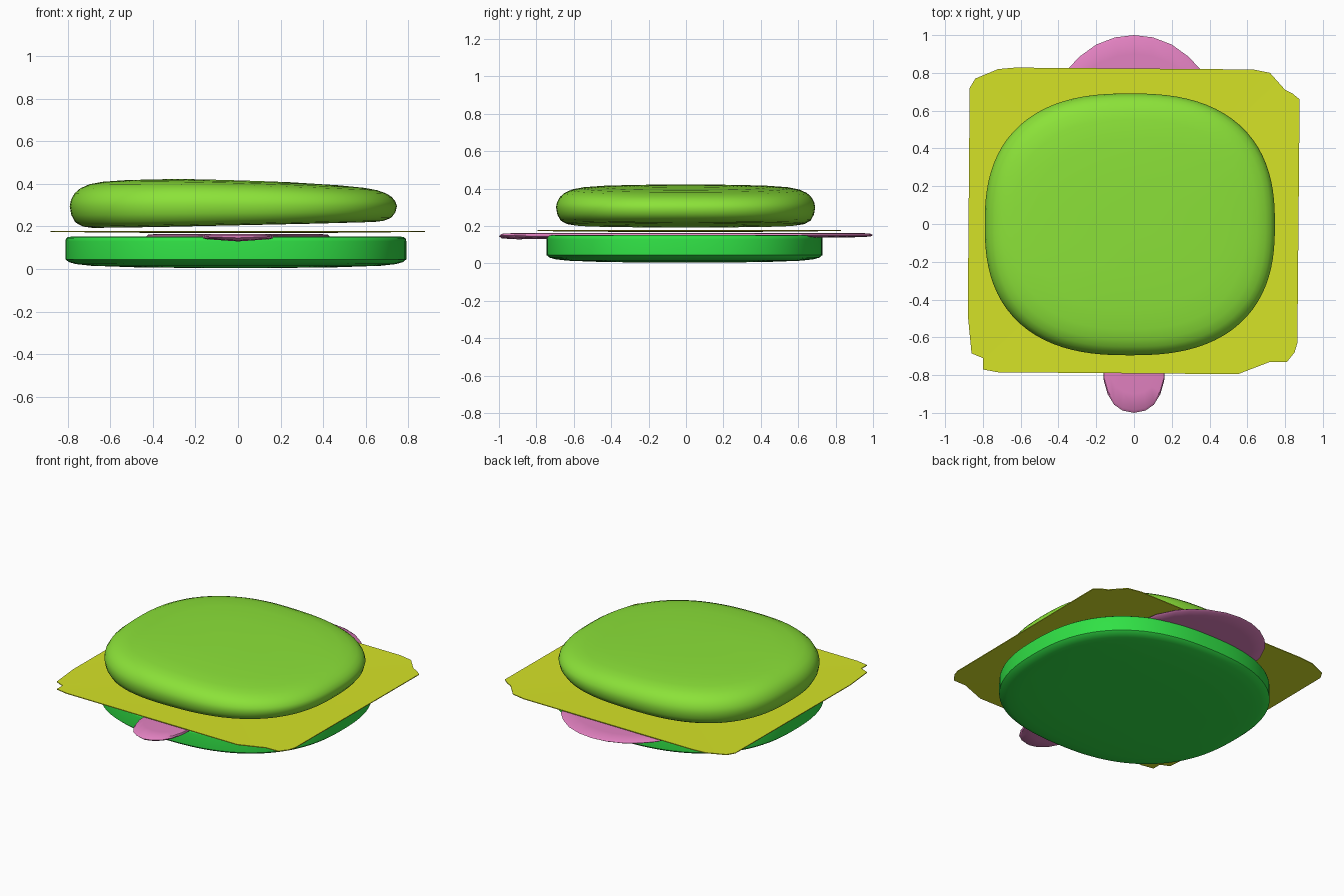
import bpy, bmesh, math

if "Cube" in bpy.data.objects:
    bpy.data.objects.remove(bpy.data.objects["Cube"])


def finish(bm, name, colour, angle=40):
    bmesh.ops.recalc_face_normals(bm, faces=bm.faces)
    mesh = bpy.data.meshes.new(name)
    bm.to_mesh(mesh)
    bm.free()
    ob = bpy.data.objects.new(name, mesh)
    bpy.context.collection.objects.link(ob)
    mat = bpy.data.materials.new(name + "_colour")
    mat.diffuse_color = colour
    mat.use_nodes = True
    mat.node_tree.nodes["Principled BSDF"].inputs["Base Color"].default_value = mat.diffuse_color
    mesh.materials.append(mat)
    bpy.context.view_layer.objects.active = ob
    ob.select_set(True)
    bpy.ops.object.shade_smooth_by_angle(angle=math.radians(angle))
    ob.select_set(False)
    return ob


def loft(name, colour, outline, profile, centre, height, angle=40):
    """Stack scaled copies of an outline; profile is (scale, height fraction)
    and height(x, y, t) gives z. Both ends close to a centre point."""
    bm = bmesh.new()
    cx, cy = centre
    rings = [[bm.verts.new((cx + s * x, cy + s * y, height(cx + s * x, cy + s * y, t)))
              for x, y in outline] for s, t in profile]
    n = len(outline)
    for a, b in zip(rings, rings[1:]):
        for i in range(n):
            j = (i + 1) % n
            bm.faces.new((a[i], a[j], b[j], b[i]))
    for ring, t in ((rings[0], profile[0][1]), (rings[-1], profile[-1][1])):
        tip = bm.verts.new((cx, cy, height(cx, cy, t)))
        for i in range(n):
            bm.faces.new((ring[i], ring[(i + 1) % n], tip))
    return finish(bm, name, colour, angle)


def superellipse(rx, ry, power, n=96):
    pts = []
    for i in range(n):
        a = 2 * math.pi * i / n
        c, s = math.cos(a), math.sin(a)
        r = (abs(c) ** power + abs(s) ** power) ** (-1 / power)
        pts.append((rx * r * c, ry * r * s))
    return pts


# Lower bread slice: straight crust, softly rounded underside
loft("lower_bread", (0.03, 0.75, 0.06, 1), superellipse(0.80, 0.738, 2.4),
     [(0.3, 0.005), (0.6, 0.008), (0.85, 0.015), (0.94, 0.023), (0.98, 0.032),
      (1, 0.045), (1, 0.13), (0.997, 0.142), (0.985, 0.15), (0.95, 0.153), (0.5, 0.153)],
     (-0.01, -0.008), lambda x, y, t: t)


# Upper bread slice: domed and thinner towards +x
def upper_height(x, y, t):
    k = min(1, max(0, (x + 0.35) / 1.1))
    low = 0.19 + 0.03 * max(0, (x + 0.7) / 1.4)
    high = 0.423 - 0.04 * k ** 1.5
    return low + (high - low) * t


loft("upper_bread", (0.26, 0.76, 0.04, 1), superellipse(0.768, 0.693, 2.5),
     [(0.5, 0), (0.86, 0.01), (0.92, 0.04), (0.965, 0.12), (0.99, 0.27), (1, 0.45),
      (0.992, 0.58), (0.97, 0.71), (0.935, 0.81), (0.88, 0.89), (0.8, 0.94),
      (0.65, 0.975), (0.35, 1)],
     (-0.022, -0.002), upper_height)

# Cheese sheet: thin square with torn corners, sagging in the middle
cheese = [(-0.87, 0.72), (-0.84, 0.77), (-0.72, 0.82), (-0.63, 0.828), (0.63, 0.818),
          (0.72, 0.80), (0.80, 0.71), (0.84, 0.69), (0.877, 0.66), (0.865, -0.63),
          (0.85, -0.68), (0.81, -0.73), (0.72, -0.73), (0.55, -0.795), (-0.72, -0.785),
          (-0.80, -0.77), (-0.80, -0.71), (-0.86, -0.685), (-0.88, -0.48)]
loft("cheese_sheet", (0.67, 0.77, 0.02, 1), cheese,
     [(0.35, 0), (0.7, 0), (1, 0), (1, 1), (0.7, 1), (0.35, 1)], (0, 0),
     lambda x, y, t: 0.168 + 0.006 * min(1, max(abs(x), abs(y)) / 0.85) ** 2 + 0.005 * t,
     30)

# Ham slice: broad rounded back narrowing to a tongue at the front
half = [(0, 1), (0.1, 0.988), (0.2, 0.95), (0.29, 0.885), (0.35, 0.82), (0.41, 0.70),
        (0.43, 0.56), (0.41, 0.38), (0.34, 0.15), (0.25, -0.15), (0.19, -0.45),
        (0.165, -0.72), (0.16, -0.83), (0.14, -0.90), (0.105, -0.957), (0.06, -0.988)]
ham = half + [(0, -1)] + [(-x, y) for x, y in reversed(half[1:])]


def ham_height(x, y, t):
    # The front tongue sags into a shallow V
    sag = 0.012 * max(0, 1 - abs(x) / 0.16) * min(1, max(0, -y))
    return 0.14 + 0.024 * t - sag * (1 - t)


loft("ham_slice", (0.76, 0.22, 0.53, 1), ham,
     [(0.5, 0), (0.9, 0), (0.985, 0.15), (1, 0.5), (0.985, 0.85), (0.9, 1), (0.5, 1)],
     (0, 0), ham_height)
